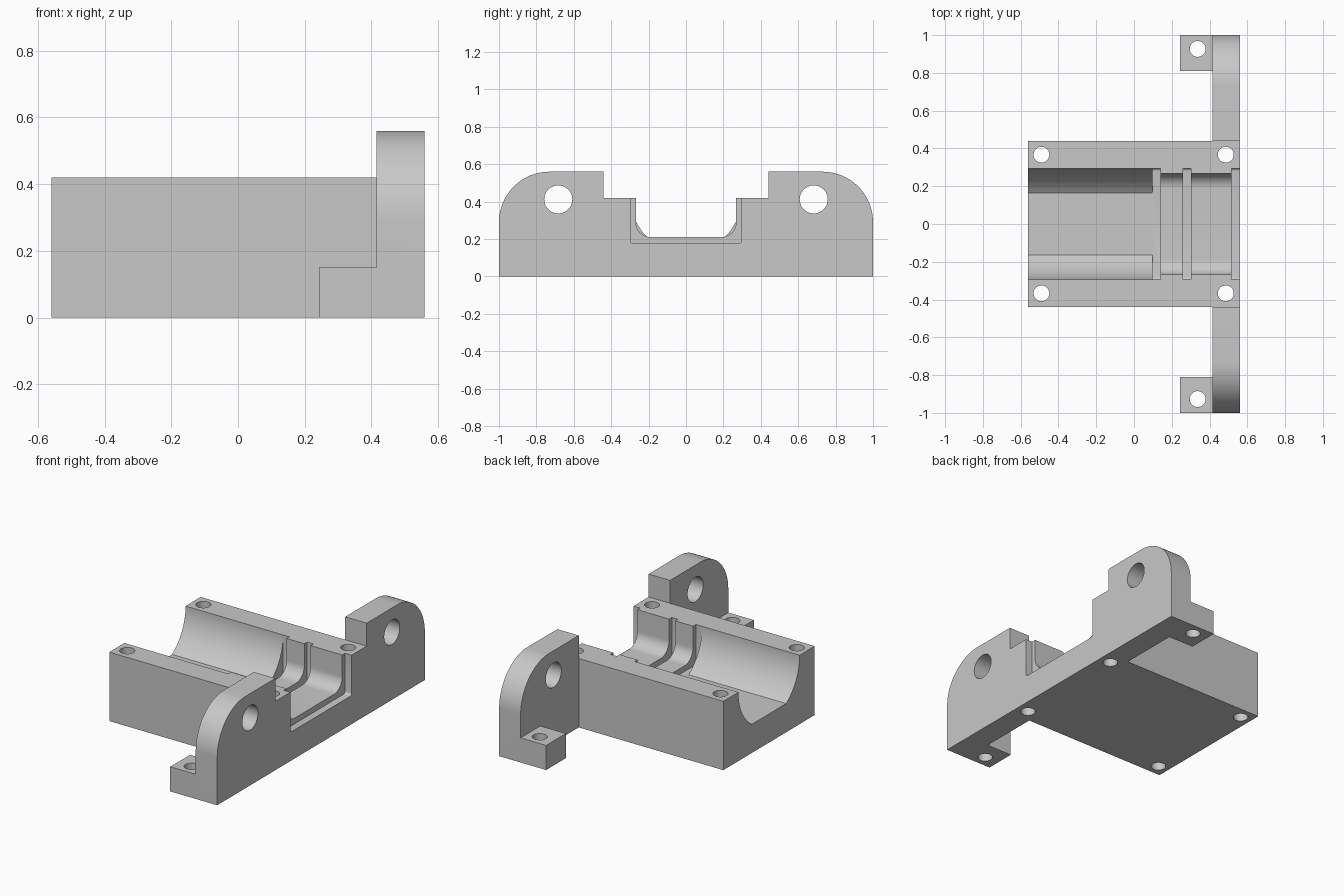
import bpy, bmesh
from math import sin, cos, pi, asin, sqrt

cube = bpy.data.objects.get("Cube")
if cube:
    bpy.data.objects.remove(cube, do_unlink=True)

grey = bpy.data.materials.new("light_grey")
grey.use_nodes = True
colour = (0.58, 0.58, 0.58, 1)
grey.diffuse_color = colour
grey.node_tree.nodes["Principled BSDF"].inputs["Base Color"].default_value = colour

TOP, HALF, STEP = 0.42, 0.44, 0.415      # deck height, half width, rear of the end plate
X0, X1 = -0.56, 0.56


def extrude(name, profile, axis, start, end):
    """Prism from a closed 2D profile: (y, z) along x or (x, y) along z."""
    place = {"x": lambda p, t: (t, p[0], p[1]), "z": lambda p, t: (p[0], p[1], t)}[axis]
    bm = bmesh.new()
    rings = [[bm.verts.new(place(p, t)) for p in profile] for t in (start, end)]
    n = len(profile)
    for i in range(n):
        j = (i + 1) % n
        bm.faces.new((rings[0][i], rings[0][j], rings[1][j], rings[1][i]))
    bm.faces.new(rings[0][::-1])
    bm.faces.new(rings[1])
    bmesh.ops.recalc_face_normals(bm, faces=bm.faces)
    mesh = bpy.data.meshes.new(name)
    bm.to_mesh(mesh)
    bm.free()
    mesh.materials.append(grey)
    obj = bpy.data.objects.new(name, mesh)
    bpy.context.collection.objects.link(obj)
    return obj


def arc(cy, cz, r, a0, a1, n=16):
    return [(cy + r * cos(a0 + (a1 - a0) * i / n), cz + r * sin(a0 + (a1 - a0) * i / n))
            for i in range(n + 1)]


def circle(cx, cy, r, n=40):
    return arc(cx, cy, r, 0, 2 * pi * (n - 1) / n, n - 1)


def mirrored(half):
    """Close a +y half profile with its mirror image."""
    return half + [(-y, z) for y, z in reversed(half)]


def rect(a0, a1, b0, b1):
    return [(a0, b0), (a1, b0), (a1, b1), (a0, b1)]


def combine(target, other, operation):
    mod = target.modifiers.new(operation, "BOOLEAN")
    mod.operation, mod.solver, mod.object = operation, "EXACT", other
    bpy.context.view_layer.objects.active = target
    bpy.ops.object.modifier_apply(modifier=mod.name)
    bpy.data.objects.remove(other, do_unlink=True)


# Main block
base = extrude("bearing_block", rect(-HALF, HALF, 0, TOP), "x", X0, STEP)

# End plate with rounded ears and a notch down to the deck
R, EAR = 0.27, 0.56
plate = mirrored([(1, 0)] + arc(1 - R, EAR - R, R, 0, pi / 2, 24) + [(HALF, EAR), (HALF, TOP)])
combine(base, extrude("end_plate", plate, "x", STEP, X1), "UNION")

# Mounting feet
for s in (-1, 1):
    ys = sorted((s * 0.81, s))
    combine(base, extrude("foot", rect(0.243, STEP, *ys), "z", 0, 0.15), "UNION")

# Round trough with a flat floor
FLOOR, RT, OVER = 0.175, 0.295, 0.7
a = -asin((TOP - FLOOR) / RT)
trough = mirrored([(RT, OVER)] + arc(0, TOP, RT, 0, a, 24))
combine(base, extrude("trough", trough, "x", X0 - 0.05, 0.098), "DIFFERENCE")

# Seat with rounded lower corners
seat = mirrored([(0.268, OVER)] + arc(0.188, 0.29, 0.08, 0, -pi / 2))
combine(base, extrude("seat", seat, "x", 0.12, X1 + 0.05), "DIFFERENCE")

# Retaining grooves
groove = mirrored([(RT, OVER)] + arc(RT - 0.015, FLOOR + 0.015, 0.015, 0, -pi / 2, 4))
for x0, x1 in ((0.098, 0.14), (0.26, 0.302), (0.515, X1 + 0.05)):
    combine(base, extrude("groove", groove, "x", x0, x1), "DIFFERENCE")

# Bolt holes through the deck, the feet and the ears
for s in (-1, 1):
    for x, y in ((-0.49, 0.367), (0.486, 0.367), (0.337, 0.927)):
        combine(base, extrude("bolt_hole", circle(x, s * y, 0.042), "z", -0.1, 0.7), "DIFFERENCE")
    combine(base, extrude("ear_hole", circle(s * 0.683, 0.412, 0.075), "x", 0.38, 0.7), "DIFFERENCE")

# Tidy coplanar seams and shade
bm = bmesh.new()
bm.from_mesh(base.data)
bmesh.ops.remove_doubles(bm, verts=bm.verts, dist=0.0001)
bmesh.ops.dissolve_limit(bm, angle_limit=0.005, verts=bm.verts, edges=bm.edges)
bm.to_mesh(base.data)
bm.free()
for o in bpy.context.selected_objects:
    o.select_set(False)
base.select_set(True)
bpy.context.view_layer.objects.active = base
bpy.ops.object.shade_smooth_by_angle(angle=0.45)
